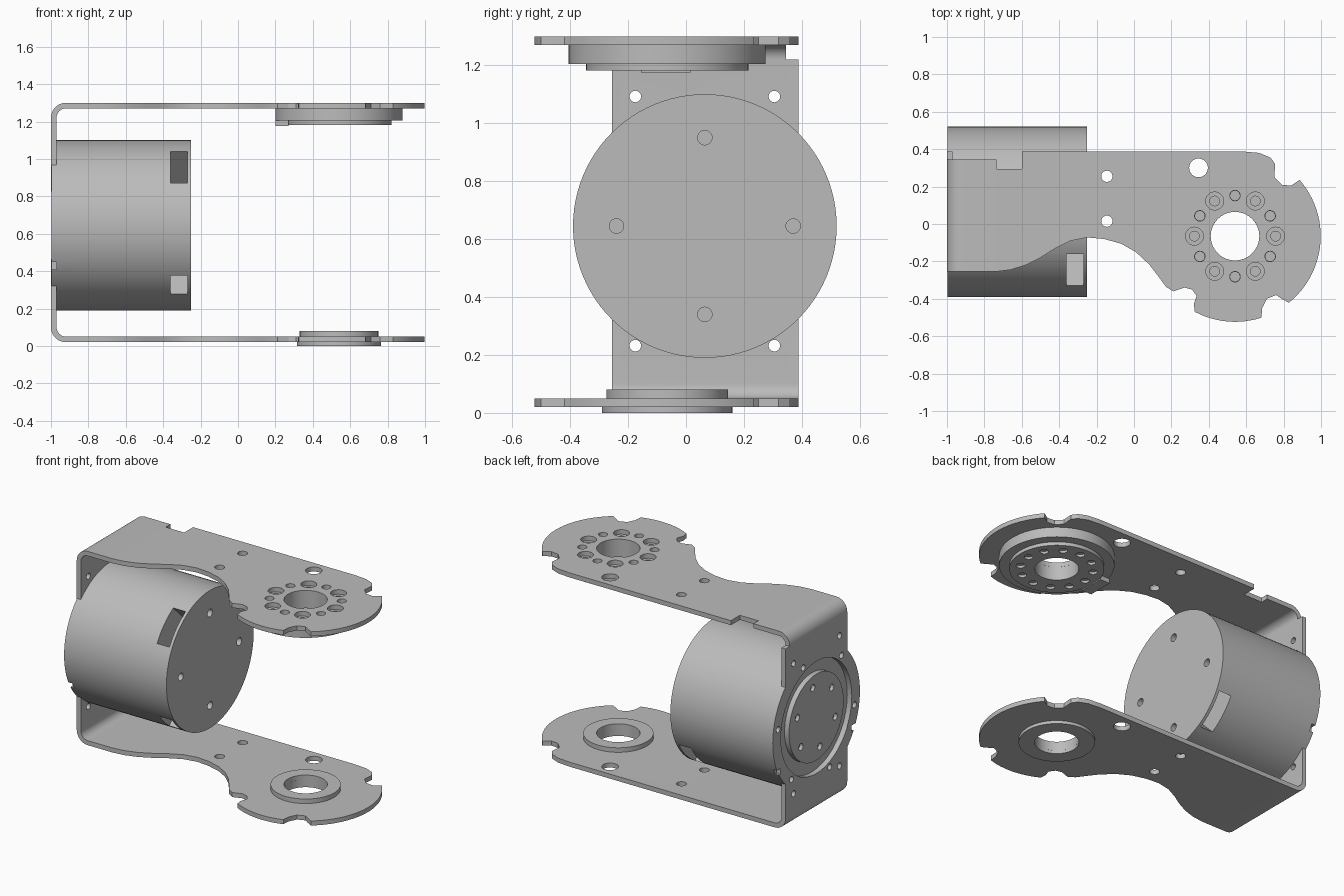
import bpy, bmesh
from math import cos, sin, pi, radians
from mathutils import Matrix, Vector

cube = bpy.data.objects.get("Cube")
if cube:
    bpy.data.objects.remove(cube)

metal = bpy.data.materials.new("satin grey metal")
GREY = (0.5, 0.5, 0.5, 1)
metal.diffuse_color = GREY
metal.use_nodes = True
metal.node_tree.nodes["Principled BSDF"].inputs["Base Color"].default_value = GREY

HUB = (0.54, -0.065)      # pivot axis, x and y
MOTOR = (0.065, 0.645)    # motor axis, y and z
TURN = {"z": lambda a, b, c: (a, b, c),
        "x": lambda a, b, c: (c, a, b),
        "y": lambda a, b, c: (a, c, b)}


def arc(center, r, start, end, n):
    return [(center[0] + r * cos(radians(start + (end - start) * i / n)),
             center[1] + r * sin(radians(start + (end - start) * i / n)))
            for i in range(n + 1)]


def circle(center, r, n=32):
    return arc(center, r, 0, 360, n)[:-1]


def prism(bm, outline, axis, lo, hi):
    """Extrude a closed outline along an axis."""
    place = TURN[axis]
    a = [bm.verts.new(place(*p, lo)) for p in outline]
    b = [bm.verts.new(place(*p, hi)) for p in outline]
    faces = [bm.faces.new(a), bm.faces.new(b)]
    for i in range(len(a)):
        j = (i + 1) % len(a)
        faces.append(bm.faces.new((a[i], a[j], b[j], b[i])))
    bmesh.ops.recalc_face_normals(bm, faces=faces)


def box(bm, lo, hi):
    prism(bm, [(lo[0], lo[1]), (hi[0], lo[1]), (hi[0], hi[1]), (lo[0], hi[1])],
          "z", lo[2], hi[2])


def make(name, bm):
    mesh = bpy.data.meshes.new(name)
    bm.to_mesh(mesh)
    bm.free()
    mesh.materials.append(metal)
    ob = bpy.data.objects.new(name, mesh)
    bpy.context.collection.objects.link(ob)
    return ob


def solid(name, outline, axis, lo, hi):
    bm = bmesh.new()
    prism(bm, outline, axis, lo, hi)
    return make(name, bm)


def boolean(ob, bm, operation="DIFFERENCE"):
    tool = make("cutter", bm)
    mod = ob.modifiers.new("cut", "BOOLEAN")
    mod.operation, mod.object, mod.solver = operation, tool, "EXACT"
    bpy.context.view_layer.update()
    result = bpy.data.meshes.new_from_object(
        ob.evaluated_get(bpy.context.evaluated_depsgraph_get()))
    ob.modifiers.clear()
    ob.data = result
    bpy.data.objects.remove(tool)


def finish(ob):
    bpy.ops.object.select_all(action="DESELECT")
    ob.select_set(True)
    bpy.context.view_layer.objects.active = ob
    bpy.ops.object.shade_smooth_by_angle(angle=radians(30))


def around(center, r, count, start=0):
    return arc(center, r, start, start + 360, count)[:-1]


# U bracket: bent strip profile, trimmed by the plan outline
T, R, LOW, HIGH = 0.03, 0.08, 0.02, 1.30
outer = arc((-1 + R, HIGH - R), R, 90, 180, 10) + arc((-1 + R, LOW + R), R, 180, 270, 10)
inner = arc((-1 + R, LOW + R), R - T, 270, 180, 10) + arc((-1 + R, HIGH - R), R - T, 180, 90, 10)
profile = [(1.1, HIGH)] + outer + [(1.1, LOW), (1.1, LOW + T)] + inner + [(1.1, HIGH - T)]
bracket = solid("u_bracket", profile, "y", -0.8, 0.8)

waist = [(-1.1, -0.255), (-0.74, -0.255), (-0.66, -0.245), (-0.58, -0.22), (-0.5, -0.18),
         (-0.42, -0.13), (-0.34, -0.09), (-0.25, -0.072), (-0.16, -0.08), (-0.07, -0.105),
         (0.01, -0.15), (0.08, -0.215), (0.13, -0.28), (0.17, -0.335), (0.21, -0.36)]
notch_a = [(0.27, -0.34), (0.31, -0.35), (0.335, -0.385), (0.32, -0.43)]
notch_b = [(0.685, -0.45), (0.71, -0.40), (0.76, -0.38), (0.79, -0.40)]
notch_c = [(0.84, 0.205), (0.79, 0.21), (0.75, 0.25), (0.755, 0.32)]
shoulder = [(0.73, 0.355), (0.67, 0.38), (0.58, 0.388), (-1.1, 0.388)]
plan = (waist + notch_a + arc(HUB, 0.458, 242, 288, 12) + notch_b
        + arc(HUB, 0.458, -51, 41, 24) + notch_c + shoulder)
bm = bmesh.new()
prism(bm, plan, "z", -0.5, 2)
boolean(bracket, bm, "INTERSECT")

# Holes through both arms and the back wall
bm = bmesh.new()
for spot, r in (((0.345, 0.30), 0.05), ((-0.145, 0.255), 0.03),
                ((-0.145, 0.015), 0.03), (HUB, 0.13)):
    prism(bm, circle(spot, r), "z", -0.5, 2)
for i, spot in enumerate(around(HUB, 0.217, 12)):
    prism(bm, circle(spot, 0.028 if i % 2 else 0.048, 24), "z", 1.2, 1.4)
for y in (-0.175, 0.305):
    for z in (0.232, 1.092):
        prism(bm, circle((y, z), 0.02, 20), "x", -1.2, -0.9)
prism(bm, circle(MOTOR, 0.37, 64), "x", -1.2, -0.9)
for spot in around(MOTOR, 0.405, 6, 10):
    prism(bm, circle(spot, 0.02, 16), "x", -1.2, -0.9)
boolean(bracket, bm)

# Edge relief of the upper arm
bm = bmesh.new()
box(bm, (-1.2, 0.345, 1.22), (-0.73, 0.6, 1.5))
boolean(bracket, bm)
bm = bmesh.new()
box(bm, (-0.735, 0.295, 1.2), (-0.6, 0.6, 1.5))
boolean(bracket, bm)
finish(bracket)

# Motor body with radial vent pockets, screw holes and a rear groove
motor = solid("motor_body", circle(MOTOR, 0.455, 96), "x", -0.998, -0.25)
bm = bmesh.new()
for angle, width in ((135, 0.24), (225, 0.14), (315, 0.24)):
    turn = Matrix.Rotation(radians(angle), 4, "X")
    before = set(bm.verts)
    box(bm, (-0.36, 0.2, -width / 2), (-0.27, 0.55, width / 2))
    fresh = [v for v in bm.verts if v not in before]
    bmesh.ops.transform(bm, verts=fresh,
                        matrix=Matrix.Translation((0, *MOTOR)) @ turn)
for spot in around(MOTOR, 0.305, 4):
    prism(bm, circle(spot, 0.025, 24), "x", -0.29, -0.2)
for spot in around(MOTOR, 0.405, 6, 10):
    prism(bm, circle(spot, 0.02, 16), "x", -1.1, -0.93)
prism(bm, circle(MOTOR, 0.37, 64), "x", -1.1, -0.965)
for lo, hi in ((-0.5, -0.3), (0.44, 0.48)):
    box(bm, (-1.1, lo, 0.41), (-0.97, hi, 0.45))
boolean(motor, bm)
finish(motor)

# Rear output disc inside the groove
output = solid("motor_output_disc", circle(MOTOR, 0.285, 64), "x", -0.998, -0.96)
bm = bmesh.new()
for spot in around(MOTOR, 0.21, 6, 20):
    prism(bm, circle(spot, 0.022, 16), "x", -1.1, -0.975)
boolean(output, bm)
finish(output)


# Stepped hub flange under the upper arm and bearing rings on the lower arm
def ring(name, r, lo, hi, pockets=()):
    ob = solid(name, circle(HUB, r, 72), "z", lo, hi)
    cut = bmesh.new()
    prism(cut, circle(HUB, 0.13, 48), "z", lo - 0.1, hi + 0.1)
    for a, b in pockets:
        for spot in around(HUB, 0.217, 12):
            prism(cut, circle(spot, 0.026, 20), "z", a, b)
    boolean(ob, cut)
    finish(ob)


ring("upper_flange", 0.34, 1.205, 1.27, [(1.245, 1.3)])
ring("upper_flange_step", 0.28, 1.182, 1.205, [(1.1, 1.198)])
ring("lower_bearing_top", 0.21, 0.05, 0.08)
ring("lower_bearing_base", 0.225, 0, 0.02)

# Locating tab on the flange
bm = bmesh.new()
box(bm, (0.2, -0.155, 1.175), (0.27, 0.015, 1.206))
finish(make("flange_tab", bm))
